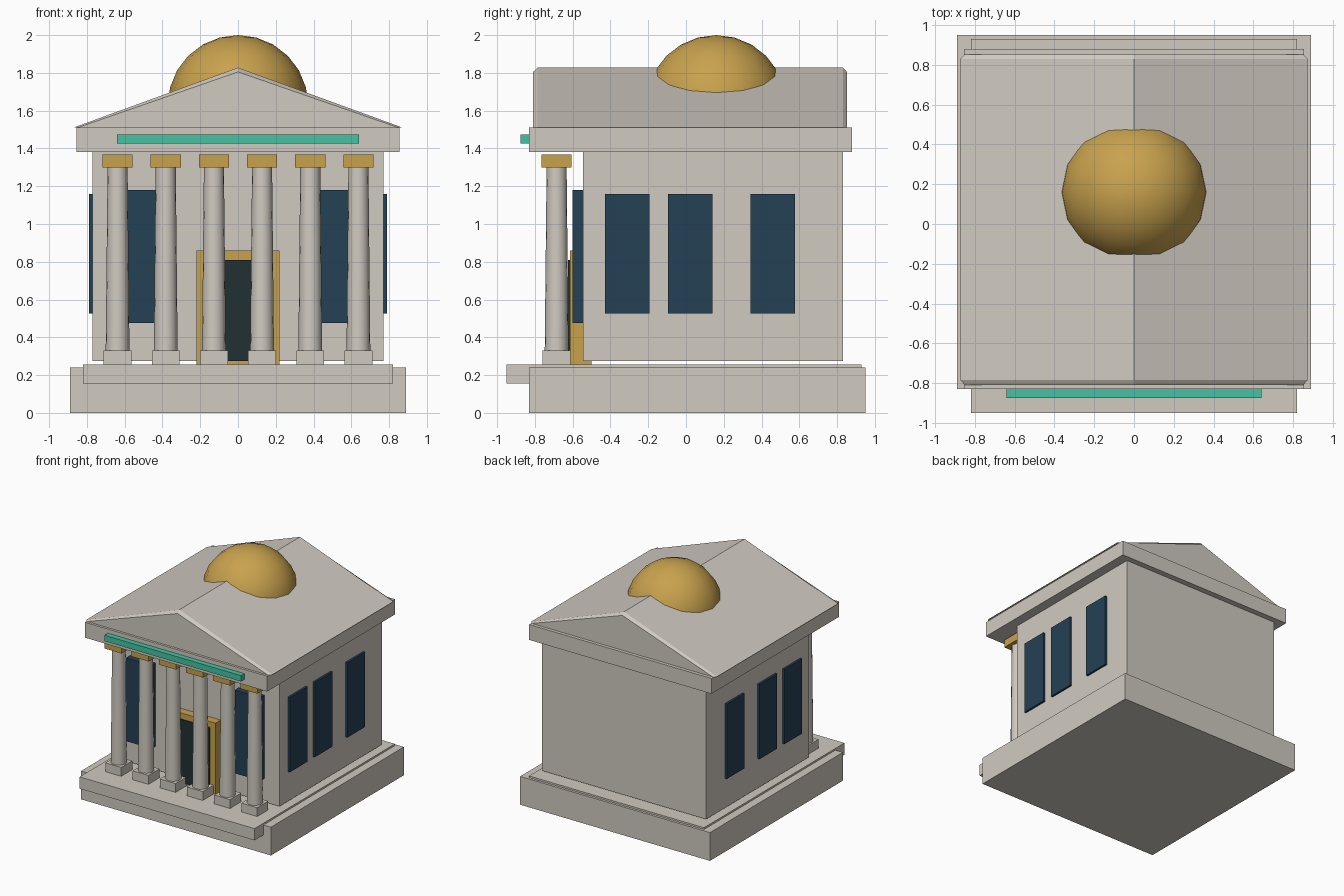
import bpy
import bmesh

cube = bpy.data.objects.get("Cube")
if cube:
    bpy.data.objects.remove(cube, do_unlink=True)


def material(name, rgb):
    mat = bpy.data.materials.new(name)
    mat.use_nodes = True
    color = (*rgb, 1)
    mat.diffuse_color = color
    shader = next(n for n in mat.node_tree.nodes if n.type == "BSDF_PRINCIPLED")
    shader.inputs["Base Color"].default_value = color
    return mat


STONE = material("pale stone", (0.63, 0.59, 0.53))
GOLD = material("gold", (0.58, 0.36, 0.075))
TEAL = material("teal", (0.06, 0.55, 0.36))
GLASS = material("dark blue glass", (0.018, 0.052, 0.09))
DOOR = material("dark door", (0.016, 0.03, 0.032))


def box(name, x, y, z, mat):
    """Box spanning the (low, high) pairs x, y and z."""
    bm = bmesh.new()
    bmesh.ops.create_cube(bm, size=1)
    for v in bm.verts:
        v.co = [span[0] if c < 0 else span[1] for c, span in zip(v.co, (x, y, z))]
    return finish(name, bm, mat)


def finish(name, bm, mat):
    bmesh.ops.recalc_face_normals(bm, faces=bm.faces)
    mesh = bpy.data.meshes.new(name)
    bm.to_mesh(mesh)
    bm.free()
    mesh.materials.append(mat)
    obj = bpy.data.objects.new(name, mesh)
    bpy.context.collection.objects.link(obj)
    return obj


def smooth(obj):
    bpy.ops.object.select_all(action="DESELECT")
    obj.select_set(True)
    bpy.context.view_layer.objects.active = obj
    bpy.ops.object.shade_smooth_by_angle()


# Plinth, porch step, walls and entablature
box("plinth", (-0.89, 0.89), (-0.83, 0.95), (0, 0.24), STONE)
box("porch_step", (-0.82, 0.82), (-0.95, 0.93), (0.155, 0.255), STONE)
box("walls", (-0.77, 0.77), (-0.545, 0.83), (0.275, 1.38), STONE)
box("entablature", (-0.855, 0.855), (-0.83, 0.88), (1.38, 1.51), STONE)
box("frieze_band", (-0.64, 0.64), (-0.875, -0.8), (1.425, 1.475), TEAL)

# Gabled roof with chamfered gable edges, lofted front to back
bm = bmesh.new()
rings = []
for y, half, top in ((-0.81, 0.85, 1.805), (-0.785, 0.872, 1.828),
                     (0.83, 0.872, 1.828), (0.852, 0.85, 1.805)):
    rings.append([bm.verts.new(p) for p in
                  ((-half, y, 1.51), (half, y, 1.51), (0, y, top))])
for a, b in zip(rings, rings[1:]):
    for i in range(3):
        j = (i + 1) % 3
        bm.faces.new((a[i], a[j], b[j], b[i]))
bm.faces.new(rings[0])
bm.faces.new(rings[-1])
finish("gabled_roof", bm, STONE)

# Dome set into the roof ridge
bm = bmesh.new()
bmesh.ops.create_uvsphere(bm, u_segments=16, v_segments=12, radius=0.372)
bmesh.ops.translate(bm, verts=bm.verts, vec=(0, 0.16, 1.628))
smooth(finish("dome", bm, GOLD))

# Row of six columns
COLUMN_Y = -0.685
for i in range(6):
    x = (i - 2.5) * 0.255

    def block(name, half, z, mat):
        box(f"{name}_{i + 1}", (x - half, x + half),
            (COLUMN_Y - half, COLUMN_Y + half), z, mat)

    block("column_base", 0.074, (0.255, 0.33), STONE)
    block("column_capital", 0.08, (1.3, 1.367), GOLD)
    bm = bmesh.new()
    bmesh.ops.create_cone(bm, cap_ends=True, segments=16,
                          radius1=0.063, radius2=0.053, depth=0.97)
    bmesh.ops.translate(bm, verts=bm.verts, vec=(x, COLUMN_Y, 0.815))
    smooth(finish(f"column_shaft_{i + 1}", bm, STONE))

# Doorway
box("door_frame", (-0.22, 0.22), (-0.615, -0.5), (0.255, 0.86), GOLD)
box("door", (-0.17, 0.17), (-0.624, -0.6), (0.275, 0.81), DOOR)

# Windows, mirrored on both sides
for side, s in (("left", 1), ("right", -1)):
    box(f"front_window_{side}", sorted((s * 0.39, s * 0.63)),
        (-0.6, -0.53), (0.475, 1.18), GLASS)
    for n, y in enumerate((-0.312, 0.022, 0.46)):
        box(f"{side}_window_{n + 1}", sorted((s * 0.75, s * 0.788)),
            (y - 0.118, y + 0.118), (0.525, 1.16), GLASS)
